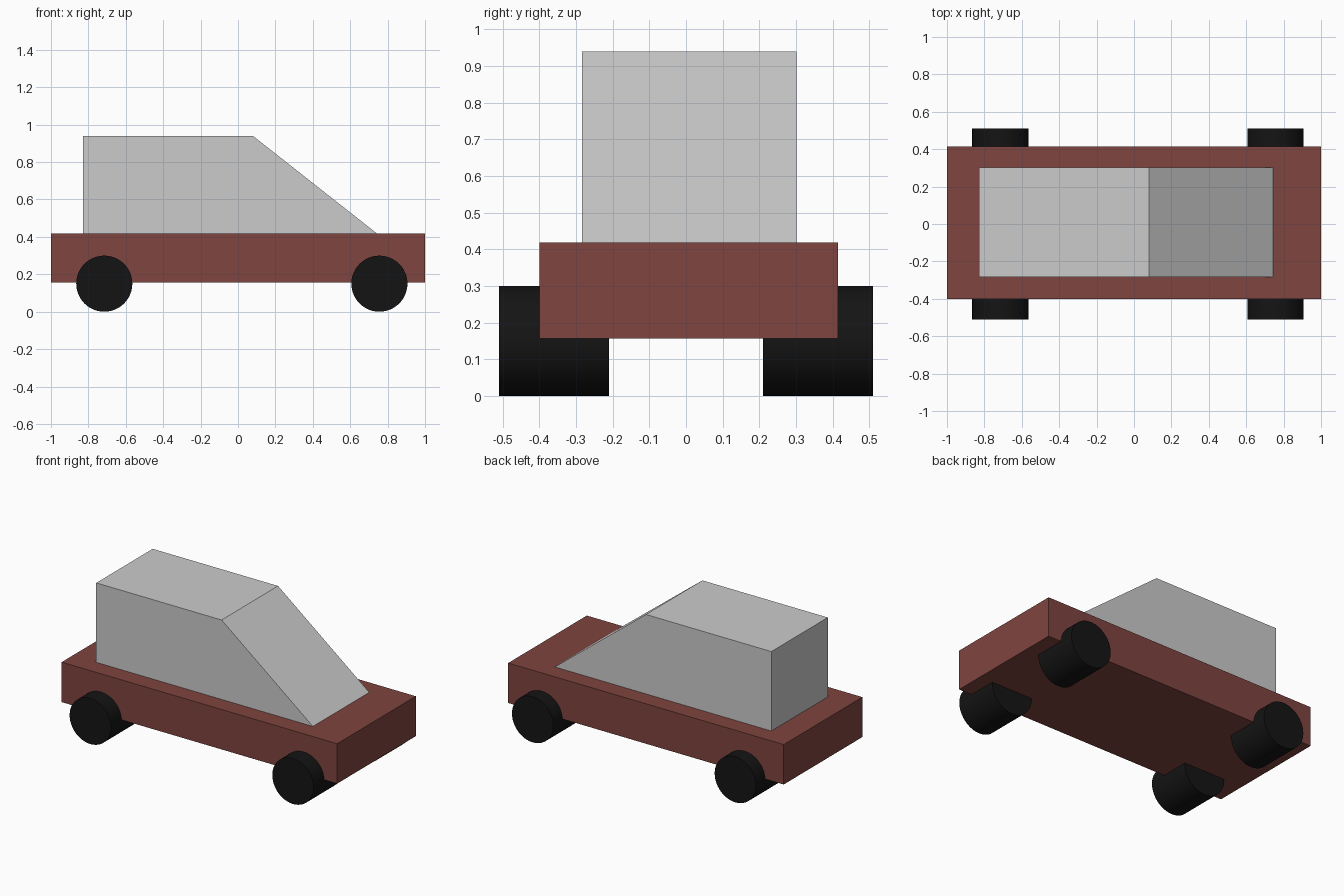
import bpy, bmesh, math

if "Cube" in bpy.data.objects:
    bpy.data.objects.remove(bpy.data.objects["Cube"])


def material(name, rgb):
    m = bpy.data.materials.new(name)
    m.diffuse_color = (*rgb, 1)
    m.use_nodes = True
    m.node_tree.nodes["Principled BSDF"].inputs["Base Color"].default_value = m.diffuse_color
    return m


def side_profile(name, pts, y0, y1, mat=None):
    """Extrude an outline in the XZ plane from y0 to y1."""
    bm = bmesh.new()
    face = bm.faces.new([bm.verts.new((x, y0, z)) for x, z in pts])
    ext = bmesh.ops.extrude_face_region(bm, geom=[face])
    verts = [v for v in ext["geom"] if isinstance(v, bmesh.types.BMVert)]
    bmesh.ops.translate(bm, verts=verts, vec=(0, y1 - y0, 0))
    bmesh.ops.recalc_face_normals(bm, faces=bm.faces)
    mesh = bpy.data.meshes.new(name)
    bm.to_mesh(mesh)
    bm.free()
    if mat:
        mesh.materials.append(mat)
    obj = bpy.data.objects.new(name, mesh)
    bpy.context.collection.objects.link(obj)
    return obj


paint = material("body_paint", (0.21, 0.058, 0.05))
rubber = material("rubber", (0.007, 0.007, 0.007))

# Flat body slab
side_profile("body", [(-1, 0.157), (1, 0.157), (1, 0.419), (-1, 0.419)],
             -0.40, 0.415, paint)

# Cabin with upright rear and sloping windscreen
side_profile("cabin", [(-0.83, 0.419), (0.742, 0.419), (0.08, 0.94), (-0.83, 0.94)],
             -0.284, 0.301)

# Four wide wheels
for end, x in (("rear", -0.715), ("front", 0.756)):
    for side, y in (("right", -0.36), ("left", 0.36)):
        bpy.ops.mesh.primitive_cylinder_add(vertices=48, radius=0.15, depth=0.30,
                                            location=(x, y, 0.15),
                                            rotation=(math.pi / 2, 0, 0))
        wheel = bpy.context.object
        wheel.name = f"{end}_{side}_wheel"
        wheel.data.materials.append(rubber)
        bpy.ops.object.shade_smooth_by_angle(angle=math.radians(30))
